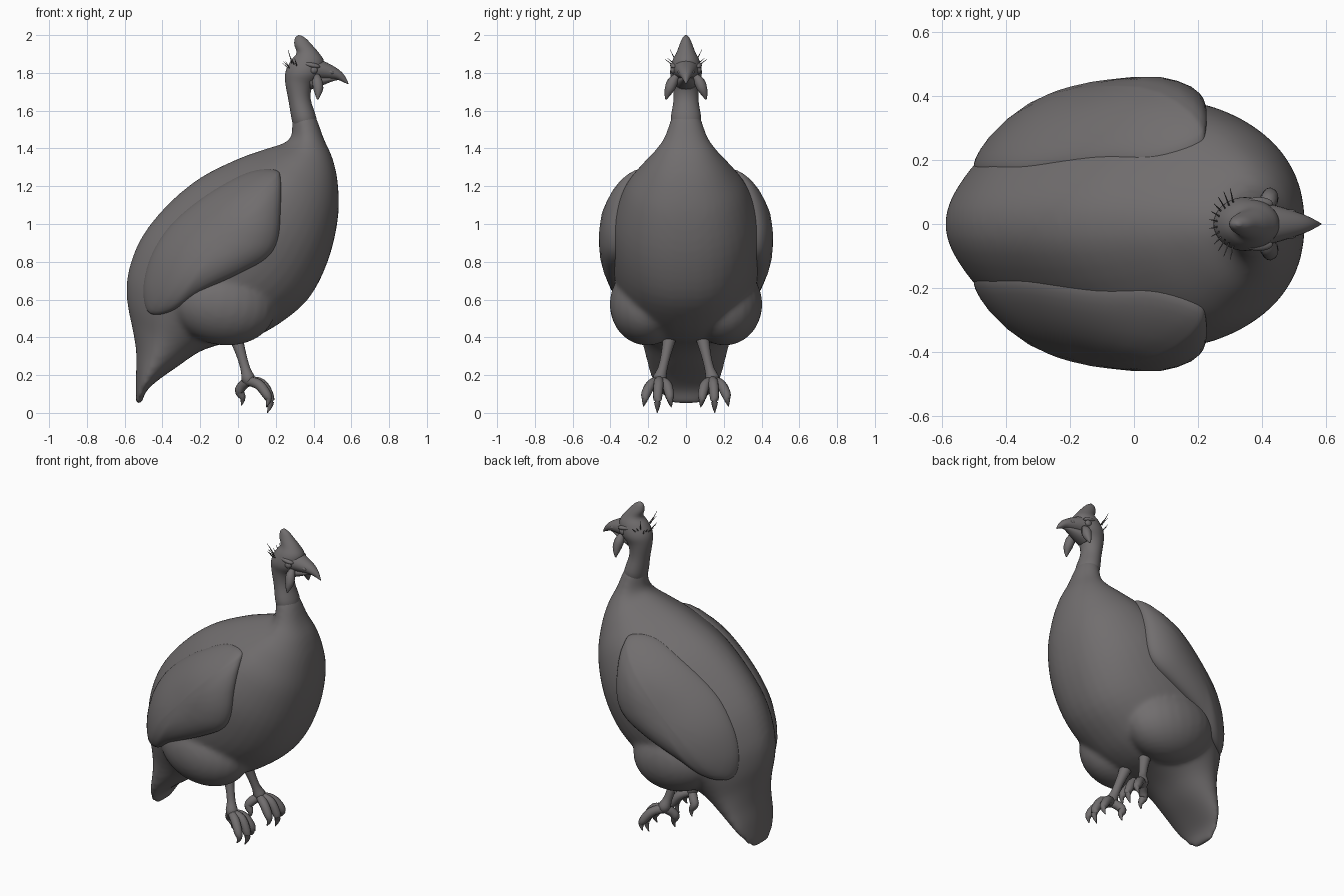
import bpy, bmesh, math, random
from mathutils import Vector, Matrix
from mathutils.bvhtree import BVHTree

random.seed(4)
grey = bpy.data.materials.new("slate grey")
grey.diffuse_color = (0.165, 0.155, 0.157, 1)


def finish(name, bm, mirror=False):
    bmesh.ops.recalc_face_normals(bm, faces=bm.faces)
    for f in bm.faces:
        f.smooth = True
    me = bpy.data.meshes.new(name)
    bm.to_mesh(me)
    me.materials.append(grey)
    ob = bpy.data.objects.new(name, me)
    bpy.context.collection.objects.link(ob)
    if mirror:
        m = ob.modifiers.new("mirror", 'MIRROR')
        m.use_axis = (False, True, False)
        m.use_mirror_merge = False
    return ob


def spline(pts, n, closed=False):
    """Catmull-Rom through tuples of any length."""
    out, c = [], len(pts)
    at = (lambda i: pts[i % c]) if closed else (lambda i: pts[min(max(i, 0), c - 1)])
    for i in range(c if closed else c - 1):
        for k in range(n):
            t = k / n
            out.append(tuple(0.5 * (2 * b + (d - a) * t + (2 * a - 5 * b + 4 * d - e) * t * t
                                    + (3 * b - a - 3 * d + e) * t ** 3)
                             for a, b, d, e in zip(at(i - 1), at(i), at(i + 1), at(i + 2))))
    return out if closed else out + [tuple(pts[-1])]


def skin(bm, rings):
    vs = [[bm.verts.new(p) for p in r] for r in rings]
    for a, b in zip(vs, vs[1:]):
        for j in range(len(a)):
            k = (j + 1) % len(a)
            bm.faces.new((a[j], a[k], b[k], b[j]))
    bm.faces.new(vs[0])
    bm.faces.new(vs[-1])


def loft(bm, stations, n=4, seg=40, power=1.0, ridge=0.0):
    """Stations: back x, back z, front x, front z, half width. Ridge narrows the back side."""
    rings = []
    for bx, bz, fx, fz, w in spline(stations, n):
        ring = []
        for j in range(seg):
            a = 2 * math.pi * j / seg
            c, s = math.cos(a), math.sin(a)
            s = math.copysign(abs(s) ** power, s) * (1 - ridge * max(c, 0) ** 2)
            ring.append(((bx + fx) / 2 + (bx - fx) / 2 * c, w * s, (bz + fz) / 2 + (bz - fz) / 2 * c))
        rings.append(ring)
    skin(bm, rings)


def tube(bm, pts, n=4, seg=10):
    """Points: x, y, z, radius."""
    path = spline(pts, n)
    rings = []
    for i, p in enumerate(path):
        d = Vector(path[min(i + 1, len(path) - 1)][:3]) - Vector(path[max(i - 1, 0)][:3])
        q = d.to_track_quat('Z', 'Y')
        rings.append([Vector(p[:3]) + q @ Vector((math.cos(2 * math.pi * j / seg), math.sin(2 * math.pi * j / seg), 0)) * p[3]
                      for j in range(seg)])
    skin(bm, rings)


def ball(bm, loc, size, tilt=0):
    bmesh.ops.create_uvsphere(bm, u_segments=24, v_segments=16, radius=1,
                              matrix=Matrix.Translation(loc) @ Matrix.Rotation(tilt, 4, 'Y') @ Matrix.Diagonal((*size, 1)))


# body with tail, from tail tip up to the neck, thighs blended in by a remesh
neck = (0.285, 1.55, 0.415, 1.56, 0.08)
body = bmesh.new()
loft(body, [(-0.542, 0.045, -0.51, 0.05, 0.075), (-0.542, 0.1, -0.485, 0.115, 0.14), (-0.54, 0.2, -0.42, 0.175, 0.185),
            (-0.54, 0.33, -0.32, 0.245, 0.21), (-0.56, 0.45, -0.21, 0.32, 0.235), (-0.588, 0.6, -0.1, 0.36, 0.275),
            (-0.58, 0.75, 0.05, 0.39, 0.325), (-0.51, 0.93, 0.2, 0.46, 0.37), (-0.375, 1.1, 0.37, 0.6, 0.39),
            (-0.2, 1.245, 0.475, 0.8, 0.385), (0, 1.345, 0.528, 1.02, 0.325), (0.14, 1.395, 0.53, 1.2, 0.24),
            (0.245, 1.43, 0.503, 1.34, 0.165), (0.282, 1.47, 0.455, 1.45, 0.115), neck,
            (0.3, 1.62, 0.37, 1.625, 0.045)], power=0.88, ridge=0.4)
tree = BVHTree.FromBMesh(body)
for s in (1, -1):
    ball(body, (-0.09, s * 0.205, 0.575), (0.29, 0.2, 0.215), 0.2)
ob = finish("body", body)
rm = ob.modifiers.new("blend", 'REMESH')
rm.mode, rm.voxel_size, rm.use_smooth_shade = 'VOXEL', 0.014, True
sm = ob.modifiers.new("soften", 'SMOOTH')
sm.factor, sm.iterations = 0.5, 12

# folded wing: outline pressed onto the body, raised with a rounded rim
outline = [(0.225, 1.24), (0.2, 1.285), (0.1, 1.285), (-0.02, 1.24), (-0.2, 1.13), (-0.36, 0.99), (-0.46, 0.83),
           (-0.5, 0.67), (-0.485, 0.55), (-0.43, 0.52), (-0.33, 0.55), (-0.2, 0.64), (0, 0.735), (0.15, 0.82),
           (0.21, 0.92), (0.225, 1.08)]
wing = bmesh.new()
rings = []
for s, t in [(1, -0.05), (1, 0.006), (0.985, 0.02), (0.95, 0.033), (0.88, 0.047), (0.75, 0.061),
             (0.6, 0.07), (0.42, 0.075), (0.22, 0.076), (0.04, 0.076)]:
    ring = []
    for x, z in spline(outline, 5, True):
        x, z = -0.12 + (x + 0.12) * s, 0.92 + (z - 0.92) * s
        hit = tree.ray_cast(Vector((x, 2, z)), Vector((0, -1, 0)))[0]
        ring.append((x, (hit.y if hit else 0.16) + t * (0.95 + 0.25 * x), z))
    rings.append(ring)
skin(wing, rings)
finish("wing", wing, True)

# head and bony casque
head = bmesh.new()
loft(head, [(0.3, 1.5, 0.41, 1.5, 0.06), neck, (0.268, 1.65, 0.385, 1.66, 0.066),
            (0.25, 1.75, 0.395, 1.73, 0.07), (0.253, 1.81, 0.44, 1.79, 0.084), (0.28, 1.865, 0.455, 1.86, 0.073),
            (0.31, 1.905, 0.425, 1.91, 0.05), (0.298, 1.95, 0.39, 1.95, 0.034),
            (0.302, 1.985, 0.362, 1.98, 0.02), (0.32, 2.0, 0.335, 1.998, 0.006)])
finish("head", head)

# beak, upper and lower halves
beak = bmesh.new()
loft(beak, [(0.4, 1.885, 0.4, 1.76, 0.07), (0.47, 1.855, 0.46, 1.765, 0.052), (0.53, 1.82, 0.52, 1.765, 0.032),
            (0.565, 1.785, 0.555, 1.752, 0.016), (0.586, 1.742, 0.578, 1.742, 0.003)], seg=20)
loft(beak, [(0.38, 1.79, 0.38, 1.71, 0.06), (0.45, 1.785, 0.445, 1.733, 0.038), (0.5, 1.78, 0.5, 1.755, 0.02),
            (0.53, 1.772, 0.53, 1.762, 0.006)], seg=20)
finish("beak", beak)

# eyes with brow, and nostrils
eye = bmesh.new()
ball(eye, (0.4, 0.066, 0), (0.022, 0.016, 0.02))
ball(eye, (0.39, 0.064, 0.026), (0.045, 0.02, 0.014), 0.2)
ball(eye, (0.49, 0.036, -0.01), (0.018, 0.01, 0.01), 0.3)
bmesh.ops.translate(eye, vec=(0, 0, 1.815), verts=eye.verts)
finish("eye", eye, True)

# hanging wattle
wattle = bmesh.new()
tube(wattle, [(0.42, 0.05, 1.785, 0.015), (0.42, 0.07, 1.755, 0.028), (0.425, 0.085, 1.72, 0.027),
              (0.424, 0.097, 1.69, 0.018), (0.422, 0.106, 1.66, 0.004)])
finish("wattle", wattle, True)

# bristles on the nape
bristle = bmesh.new()
for i in range(6):
    a = 0.12 + i * 0.22
    base = Vector((0.335 - 0.07 * math.cos(a), 0.07 * math.sin(a), 1.835 + random.uniform(-0.02, 0.02)))
    tip = base + Vector((-0.03 * math.cos(a), 0.05 * math.sin(a), random.uniform(0.02, 0.085)))
    tube(bristle, [(*base, 0.003), (*base.lerp(tip, 0.6), 0.002), (*tip, 0.0008)], 2, 5)
finish("nape_bristles", bristle, True)

# leg
leg = bmesh.new()
tube(leg, [(-0.03, 0.07, 0.46, 0.045), (-0.005, 0.09, 0.38, 0.034), (0.02, 0.108, 0.3, 0.026), (0.04, 0.125, 0.23, 0.026),
           (0.055, 0.14, 0.18, 0.036), (0.07, 0.143, 0.15, 0.02)], seg=14)
finish("leg", leg, True)

# toes with curved claws: three forward, one back
toes = bmesh.new()
for knuckle, drop, tip in [((0.11, 0.185, 0.15), (0.15, 0.212, 0.1), (0.15, 0.225, 0.035)),
                           ((0.125, 0.145, 0.155), (0.165, 0.15, 0.09), (0.155, 0.152, 0.0)),
                           ((0.11, 0.103, 0.15), (0.15, 0.088, 0.1), (0.15, 0.078, 0.03)),
                           ((0.025, 0.11, 0.145), (0.008, 0.095, 0.115), (0.018, 0.085, 0.04))]:
    claw = Vector(drop).lerp(Vector(tip), 0.5) + Vector((0.012, 0, 0))
    tube(toes, [(0.055, 0.14, 0.17, 0.026), (*knuckle, 0.027), (*drop, 0.025), (*claw, 0.016), (*tip, 0.002)])
finish("toes", toes, True)
